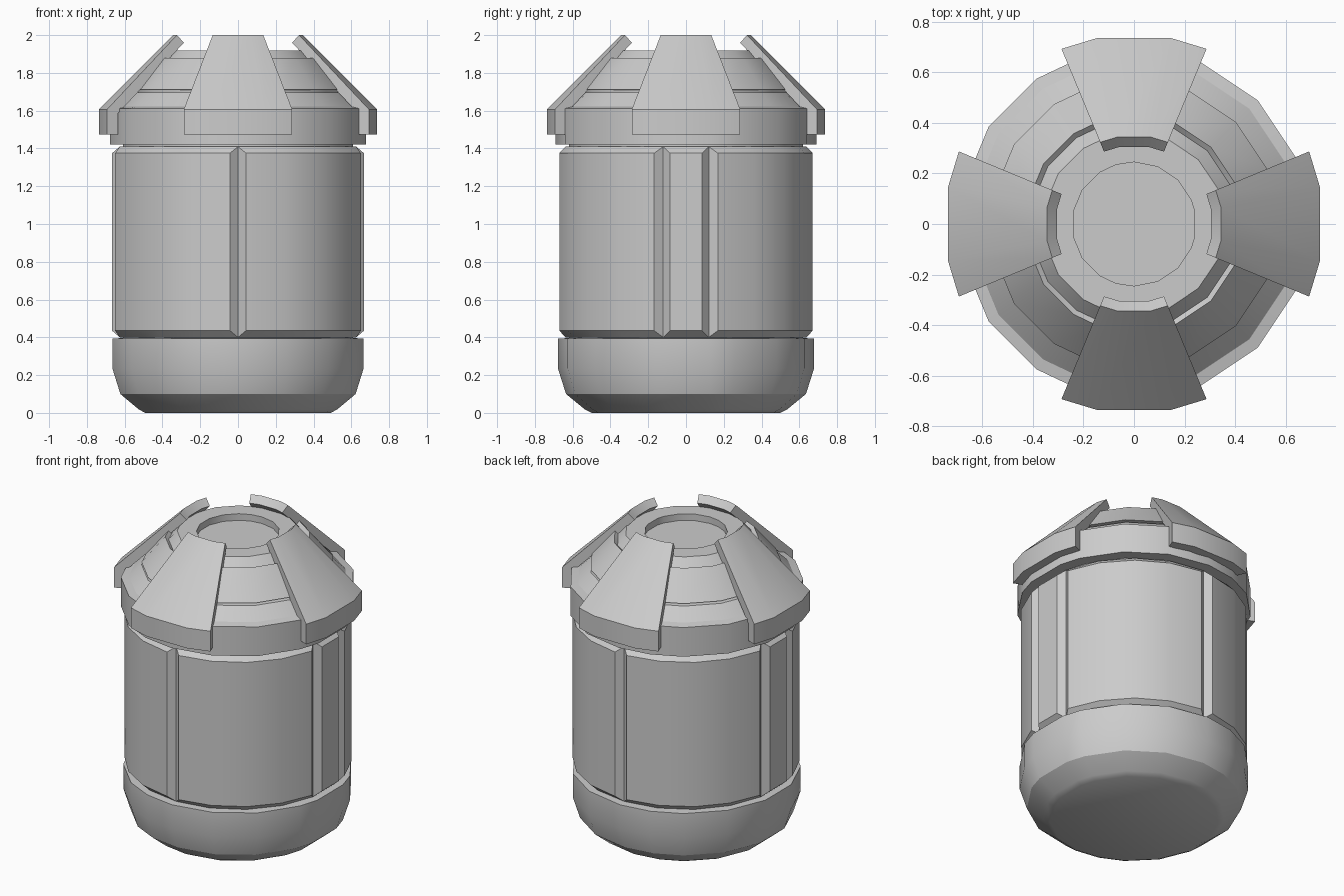
import bpy, bmesh
from math import radians, cos, sin

if "Cube" in bpy.data.objects:
    bpy.data.objects.remove(bpy.data.objects["Cube"])

# Uneven low-poly ring of angles, mirrored front to back
HALF = [11.25, 22.5, 45, 67.5, 90, 107, 123.75, 146.25, 168.75]
RING = HALF + [360 - a for a in reversed(HALF)]


def point(r, a, z):
    return (r * cos(radians(a)), r * sin(radians(a)), z)


def finish(name, bm):
    bmesh.ops.remove_doubles(bm, verts=bm.verts, dist=1e-5)
    bmesh.ops.recalc_face_normals(bm, faces=bm.faces)
    mesh = bpy.data.meshes.new(name)
    bm.to_mesh(mesh)
    bm.free()
    ob = bpy.data.objects.new(name, mesh)
    bpy.context.collection.objects.link(ob)
    bpy.ops.object.select_all(action='DESELECT')
    ob.select_set(True)
    bpy.context.view_layer.objects.active = ob
    bpy.ops.object.shade_smooth_by_angle(angle=radians(30))
    return ob


def lathe(name, profile):
    """Full turn of an open profile, closed with flat end caps."""
    bm = bmesh.new()
    rows = [[bm.verts.new(point(r, a, z)) for a in RING] for r, z in profile]
    n = len(RING)
    for lo, hi in zip(rows, rows[1:]):
        for i in range(n):
            j = (i + 1) % n
            bm.faces.new((lo[i], lo[j], hi[j], hi[i]))
    bm.faces.new(rows[0])
    bm.faces.new(rows[-1])
    return finish(name, bm)


def arc_solid(name, profile, angles):
    """Closed profile swept over part of a turn."""
    bm = bmesh.new()
    cols = [[bm.verts.new(point(r, a, z)) for r, z in profile] for a in angles]
    n = len(profile)
    for c, d in zip(cols, cols[1:]):
        for i in range(n):
            j = (i + 1) % n
            bm.faces.new((c[i], d[i], d[j], c[j]))
    bm.faces.new(cols[0])
    bm.faces.new(cols[-1])
    return finish(name, bm)


def side_panel(name, a0, a1, segs, bevel=3.6):
    """Curved plate with a mitred bevel on all four edges."""
    bm = bmesh.new()

    def row(r, z, inset):
        s, e = a0 + inset, a1 - inset
        return [bm.verts.new(point(r, s + (e - s) * i / segs, z)) for i in range(segs + 1)]

    rows = [row(.637, .40, 0), row(.672, .435, bevel),
            row(.672, 1.375, bevel), row(.637, 1.41, 0)]
    for lo, hi in zip(rows, rows[1:]):
        for i in range(segs):
            bm.faces.new((lo[i], lo[i + 1], hi[i + 1], hi[i]))
    bm.faces.new([r[0] for r in rows])
    bm.faces.new([r[-1] for r in reversed(rows)])
    return finish(name, bm)


# Rounded base and inner core
lathe("base", [(.50, 0), (.535, .018), (.635, .10), (.678, .235), (.678, .393), (.60, .398)])
lathe("core", [(.62, .38), (.62, 1.43)])

# Six body panels: three per half turn
for turn in (0, 180):
    side_panel("narrow_panel", turn - 10.9, turn + 10.9, 1)
    side_panel("wide_panel", turn + 10.9, turn + 90, 4)
    side_panel("wide_panel", turn + 90, turn + 169.1, 4)

# Stepped cap with groove, raised lip and recessed top
lathe("cap", [(.60, 1.42), (.692, 1.422), (.692, 1.612), (.645, 1.622), (.57, 1.695),
              (.54, 1.697), (.54, 1.709), (.57, 1.711), (.43, 1.878), (.41, 1.86),
              (.36, 1.918), (.245, 1.918), (.245, 1.875)])

# Four sloping guard plates round the cap
guard = [(.75, 1.475), (.75, 1.607), (.35, 2.0), (.31, 1.96), (.688, 1.585), (.688, 1.475)]
for turn in (0, 90, 180, 270):
    arc_solid("guard_plate", guard, [turn + a for a in (-22.5, -11.25, 11.25, 22.5)])
